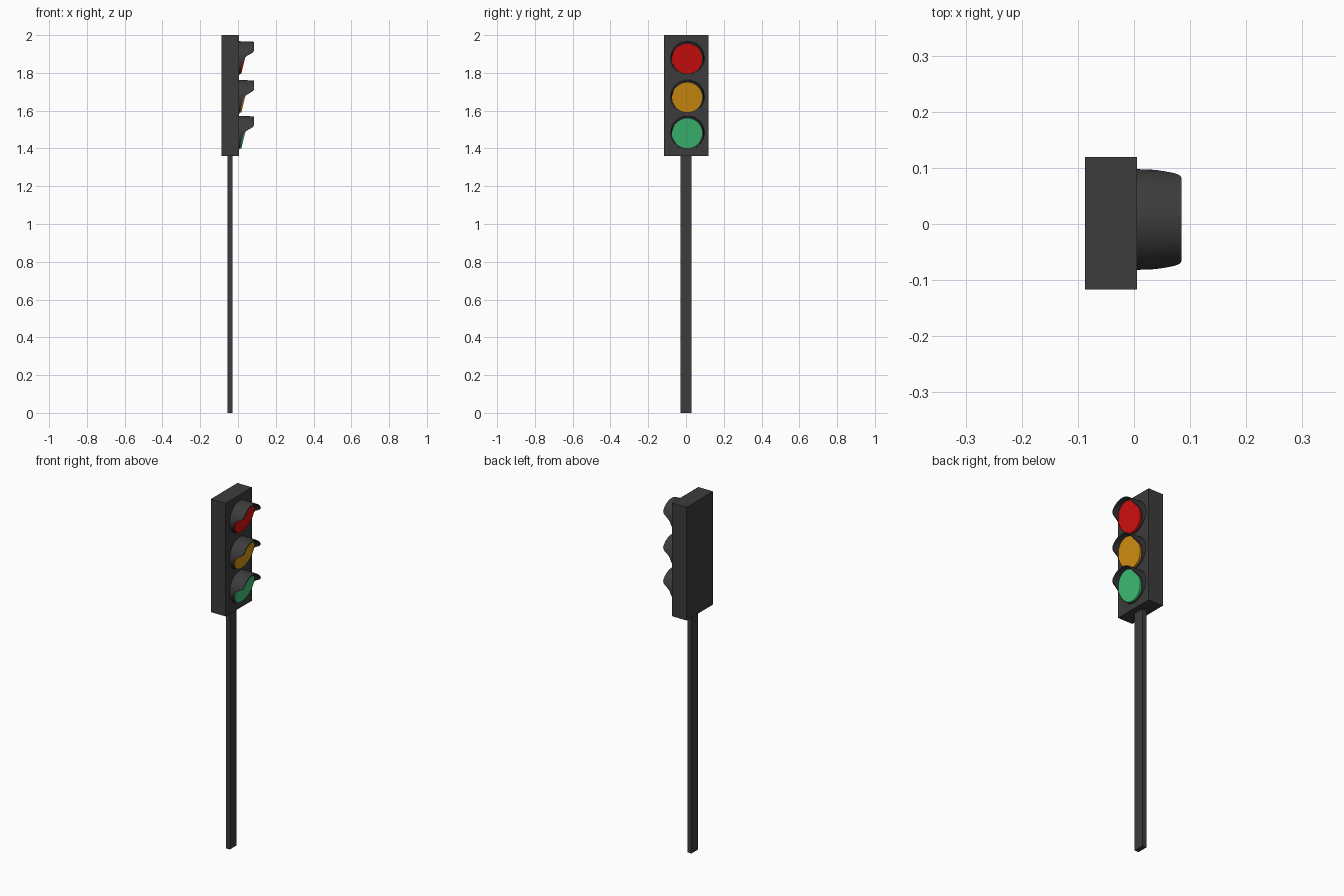
import bpy, bmesh, math

if "Cube" in bpy.data.objects:
    bpy.data.objects.remove(bpy.data.objects["Cube"])

CY = 0.008   # sideways centre of the lamps


def material(name, rgb):
    m = bpy.data.materials.new(name)
    m.diffuse_color = (*rgb, 1)
    m.use_nodes = True
    m.node_tree.nodes["Principled BSDF"].inputs["Base Color"].default_value = m.diffuse_color
    return m


def finish(name, bm, mat, smooth=False):
    bmesh.ops.recalc_face_normals(bm, faces=bm.faces[:])
    me = bpy.data.meshes.new(name)
    bm.to_mesh(me)
    bm.free()
    ob = bpy.data.objects.new(name, me)
    bpy.context.collection.objects.link(ob)
    me.materials.append(mat)
    if smooth:
        bpy.ops.object.select_all(action='DESELECT')
        ob.select_set(True)
        bpy.context.view_layer.objects.active = ob
        bpy.ops.object.shade_smooth_by_angle(angle=math.radians(35))
    return ob


def box(name, lo, hi, mat):
    bm = bmesh.new()
    bmesh.ops.create_cube(bm, size=1)
    for v in bm.verts:
        v.co = [(a + b) / 2 + c * (b - a) for a, b, c in zip(lo, hi, v.co)]
    return finish(name, bm, mat)


# Visor rim: (height as a fraction of the radius, how far the hood reaches)
RIM = [(-1, 0.008), (-0.8, 0.010), (-0.4, 0.021), (0, 0.034), (0.15, 0.046),
       (0.28, 0.067), (0.38, 0.079), (0.5, 0.085), (1, 0.085)]


def reach(u):
    for (u0, x0), (u1, x1) in zip(RIM, RIM[1:]):
        if u <= u1:
            return x0 + (x1 - x0) * (u - u0) / (u1 - u0)
    return RIM[-1][1]


def visor(name, z, mat, n=64):
    bm = bmesh.new()
    loops = []
    for r, front in ((0.090, False), (0.090, True), (0.084, True), (0.084, False)):
        loop = []
        for i in range(n):
            a = 2 * math.pi * i / n
            x = reach(math.sin(a)) if front else 0.0
            rr = r - 0.04 * x          # slight taper
            loop.append(bm.verts.new((x, CY + rr * math.cos(a), z + rr * math.sin(a))))
        loops.append(loop)
    for A, B in zip(loops, loops[1:] + loops[:1]):
        for i in range(n):
            j = (i + 1) % n
            bm.faces.new((A[i], A[j], B[j], B[i]))
    return finish(name, bm, mat, True)


# Lens: disc with its front face tilted downwards
def lens(name, z, mat, n=64):
    bm = bmesh.new()
    bmesh.ops.create_cone(bm, cap_ends=True, segments=n, radius1=0.081,
                          radius2=0.081, depth=2)
    for v in bm.verts:
        a, b, front = v.co.x, v.co.y, v.co.z > 0
        v.co = ((0.037 + 0.25 * b) if front else 0.0, CY - 0.001 + a, z - 0.003 + b)
    return finish(name, bm, mat, True)


dark = material("dark_grey", (0.045, 0.045, 0.045))

# Pole and housing
box("pole", (-0.055, -0.03, 0), (-0.03, 0.03, 1.37), dark)
box("housing", (-0.087, -0.117, 1.36), (0.005, 0.119, 2.0), dark)

# Three lamps
for label, z, rgb in (("red", 1.878, (0.7, 0.005, 0.005)),
                      ("amber", 1.673, (0.7, 0.3, 0.006)),
                      ("green", 1.483, (0.05, 0.55, 0.19))):
    visor(label + "_visor", z, dark)
    lens(label + "_lens", z, material(label, rgb))
